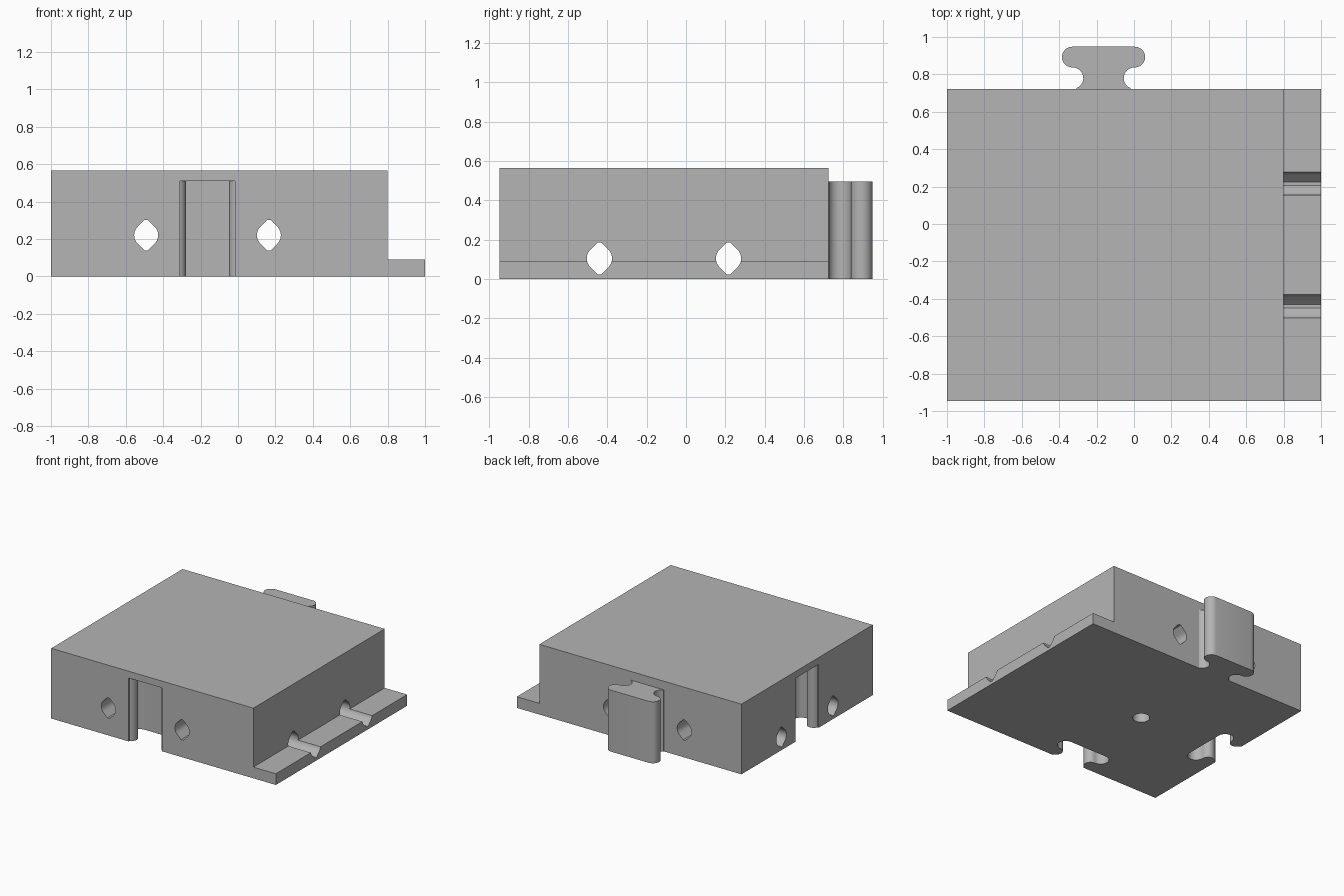
import bpy, bmesh, math
from mathutils import Matrix, Vector

if "Cube" in bpy.data.objects:
    bpy.data.objects.remove(bpy.data.objects["Cube"], do_unlink=True)

grey = bpy.data.materials.new("plain_grey")
grey.use_nodes = True
colour = (0.46, 0.46, 0.46, 1)
grey.diffuse_color = colour
grey.node_tree.nodes["Principled BSDF"].inputs["Base Color"].default_value = colour

LEFT, RIGHT, FRONT, BACK = -1.0, 0.8, -0.947, 0.723
MID_X, MID_Y = -0.163, -0.112
HOLE_OFFSET = 0.328


def prism(name, points, height, matrix=Matrix()):
    """Extrude a 2D outline along its local z, then place it."""
    bm = bmesh.new()
    face = bm.faces.new([bm.verts.new((u, v, 0)) for u, v in points])
    top = bmesh.ops.extrude_face_region(bm, geom=[face])["geom"]
    bmesh.ops.translate(bm, vec=(0, 0, height),
                        verts=[g for g in top if isinstance(g, bmesh.types.BMVert)])
    bmesh.ops.transform(bm, matrix=matrix, verts=bm.verts)
    bmesh.ops.recalc_face_normals(bm, faces=bm.faces)
    mesh = bpy.data.meshes.new(name)
    bm.to_mesh(mesh)
    bm.free()
    mesh.materials.append(grey)
    obj = bpy.data.objects.new(name, mesh)
    bpy.context.collection.objects.link(obj)
    return obj


def arc(cu, cv, r, start, end, steps=12):
    angles = [math.radians(start + (end - start) * i / steps) for i in range(steps + 1)]
    return [(cu + r * math.cos(a), cv + r * math.sin(a)) for a in angles]


def tongue(root, gap=0.0):
    """Mushroom outline with a waisted neck and a rounded head."""
    half = arc(0.165, 0.057, 0.057 - gap, 250, 90)
    half += arc(0.167, 0.1695, 0.0555 + gap, -90, 90)
    half = [(half[0][0], -root)] + half
    return half + [(-u, v) for u, v in reversed(half)]


def diamond_hole(r=0.064, tip=0.081):
    """Round sides running into blunt points above and below."""
    flat = r * math.sqrt(2) - tip
    side = [(flat, -tip)] + arc(0, 0, r, -45, 45) + [(flat, tip)]
    return side + [(-u, -v) for u, v in side]


# Block with a low flange along one side
block_outline = [(LEFT, 0), (1, 0), (1, 0.09), (RIGHT, 0.09), (RIGHT, 0.565), (LEFT, 0.565)]
along_y = Matrix(((1, 0, 0, 0), (0, 0, 1, 0), (0, 1, 0, 0), (0, 0, 0, 1)))
along_x = Matrix(((0, 0, 1, 0), (1, 0, 0, 0), (0, 1, 0, 0), (0, 0, 0, 1)))
block = prism("block", block_outline, BACK - FRONT, Matrix.Translation((0, FRONT, 0)) @ along_y)

cutters = []

# Tongue sockets in the front and right-hand sides
slot = tongue(0.05, 0.007)
cutters.append(prism("front_socket", slot, 0.56, Matrix.Translation((MID_X, FRONT, -0.05))))
cutters.append(prism("side_socket", slot, 0.56, Matrix.Translation((LEFT, MID_Y, -0.05))
                     @ Matrix.Rotation(-math.pi / 2, 4, "Z")))

# Through holes in both directions
for sign in (-1, 1):
    shift = sign * HOLE_OFFSET
    cutters.append(prism("lengthwise_hole", diamond_hole(), 2.2,
                         Matrix.Translation((MID_X + shift, -1.1, 0.22)) @ along_y))
    cutters.append(prism("crosswise_hole", diamond_hole(), 2.2,
                         Matrix.Translation((-1.1, MID_Y + shift, 0.105)) @ along_x))

# Round hole in the underside
cutters.append(prism("underside_hole", arc(0, 0, 0.063, 0, 348.75, 31), 0.5,
                     Matrix.Translation((MID_X, MID_Y, -0.05))))


def use_boolean(target, other, operation):
    mod = target.modifiers.new(other.name, "BOOLEAN")
    mod.operation, mod.object, mod.solver = operation, other, "EXACT"
    bpy.context.view_layer.objects.active = target
    bpy.ops.object.modifier_apply(modifier=mod.name)
    bpy.data.objects.remove(other, do_unlink=True)


for cutter in cutters:
    use_boolean(block, cutter, "DIFFERENCE")

# Locking tongue on the back
connector = prism("back_tongue", tongue(0.0), 0.495, Matrix.Translation((MID_X, BACK, 0)))

for obj in (block, connector):
    bpy.ops.object.select_all(action="DESELECT")
    obj.select_set(True)
    bpy.context.view_layer.objects.active = obj
    bpy.ops.object.shade_smooth_by_angle(angle=math.radians(30))
